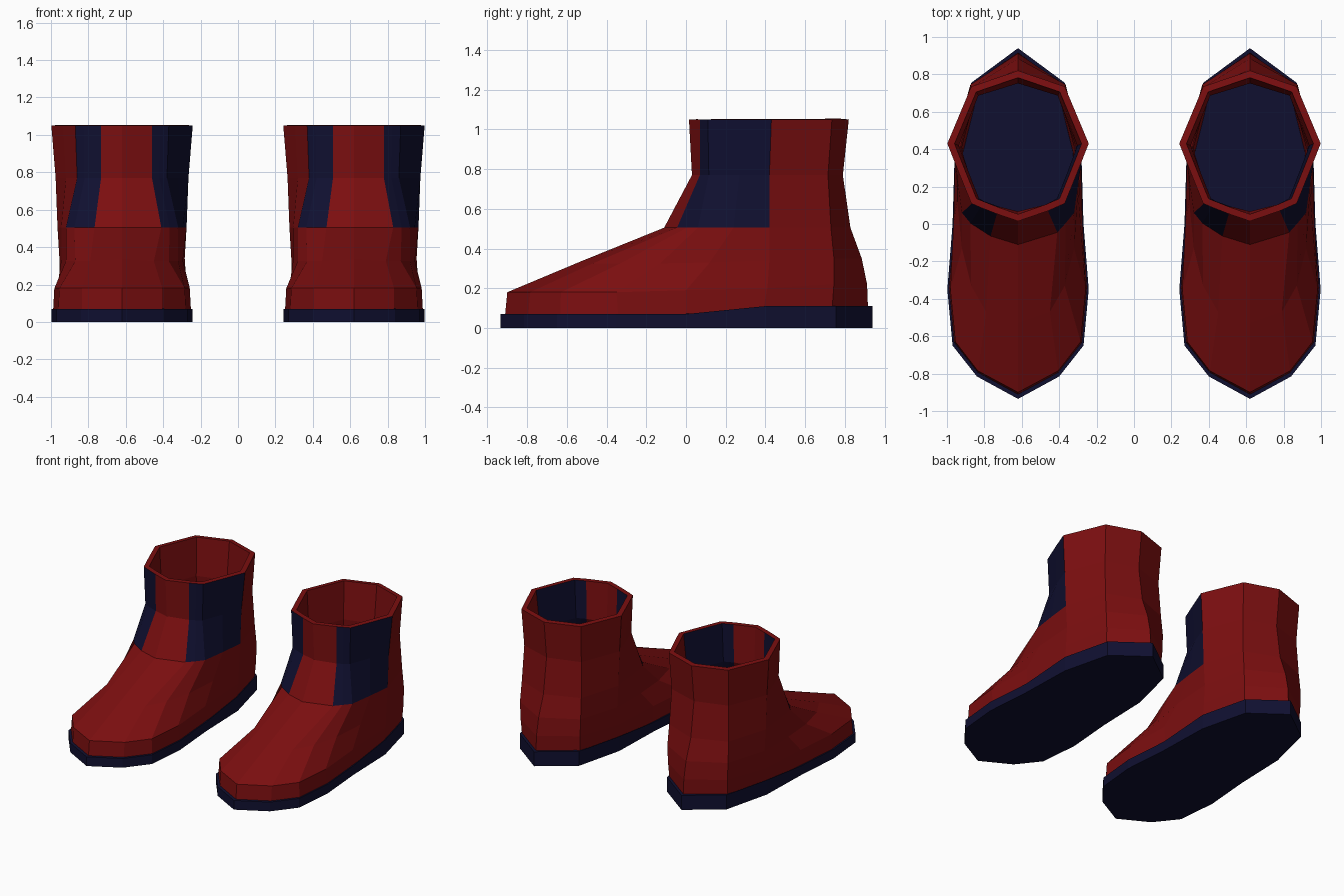
import bpy
import bmesh
from mathutils import Vector

cube = bpy.data.objects.get("Cube")
if cube:
    bpy.data.objects.remove(cube, do_unlink=True)


def make_material(name, colour):
    mat = bpy.data.materials.new(name)
    mat.use_nodes = True
    mat.diffuse_color = colour
    mat.node_tree.nodes["Principled BSDF"].inputs["Base Color"].default_value = colour
    return mat


navy = make_material("navy rubber", (0.005, 0.005, 0.03, 1))
red = make_material("dark red leather", (0.2, 0.0045, 0.005, 1))
NAVY, RED = 0, 1
BOOT_X = 0.62


def full_ring(half):
    """Half outline from front to back, continued back along the other side."""
    points = [Vector(p) for p in half]
    return points + [Vector((-p.x, p.y, p.z)) for p in points[-2:0:-1]]


def level(half, z):
    return full_ring([(x, y, z) for x, y in half])


def loft(bm, rings):
    """Skin the rings from bottom to top; return the faces of each band."""
    loops = [[bm.verts.new(p) for p in ring] for ring in rings]
    bands = []
    for low, high in zip(loops, loops[1:]):
        n = len(low)
        bands.append([bm.faces.new((low[i], low[(i + 1) % n], high[(i + 1) % n], high[i]))
                      for i in range(n)])
    return loops, bands


def finish(bm, name):
    mesh = bpy.data.meshes.new(name)
    bm.to_mesh(mesh)
    bm.free()
    mesh.materials.append(navy)
    mesh.materials.append(red)
    objects = []
    for side, x in (("left", BOOT_X), ("right", -BOOT_X)):
        obj = bpy.data.objects.new(side + "_" + name, mesh)
        obj.location.x = x
        bpy.context.collection.objects.link(obj)
        objects.append(obj)
    return objects


# Sole: flat under the toe, ramping up to a thicker heel
outline = [(0, -.935), (.22, -.815), (.35, -.65), (.378, -.35),
           (.35, 0), (.338, .4), (.25, .755), (0, .94)]


def sole_height(y):
    return 0.07 + 0.04 * min(max(y / 0.4, 0), 1)


bm = bmesh.new()
base = level(outline, 0)
loops, _ = loft(bm, [base, [Vector((p.x, p.y, sole_height(p.y))) for p in base]])
bm.faces.new(loops[0][::-1])
bm.faces.new(loops[1])
finish(bm, "sole")

# Upper: welt, toe cap, instep, ankle, shaft and collar sections
welt = [Vector((p.x * .975, p.y * .975, sole_height(p.y) - .01)) for p in base]
toe = full_ring([(0, -.9, .18), (.215, -.785, .18), (.335, -.63, .18), (.362, -.35, .18),
                 (.345, 0, .19), (.335, .41, .2), (.25, .745, .22), (0, .912, .22)])
instep = full_ring([(0, -.53, .335), (.17, -.47, .325), (.25, -.33, .325), (.3, -.13, .325),
                    (.325, .12, .33), (.335, .42, .34), (.255, .745, .35), (0, .885, .35)])
ankle = level([(0, -.11), (.21, -.045), (.255, .005), (.3, .06),
               (.325, .24), (.345, .42), (.25, .73), (0, .828)], .505)
shaft = level([(0, .03), (.16, .07), (.2, .09), (.24, .115),
               (.3, .27), (.355, .42), (.24, .715), (0, .79)], .77)
collar = level([(0, .015), (.16, .07), (.205, .09), (.25, .11),
                (.315, .27), (.378, .43), (.25, .735), (0, .82)], 1.05)

# The front strip is narrower on the right side of each boot
for ring in (ankle, shaft, collar):
    ring[-1] = ring[0].lerp(ring[-1], .7)

bm = bmesh.new()
_, bands = loft(bm, [welt, toe, instep, ankle, shaft, collar])
for face in bm.faces:
    face.material_index = RED

# Navy panels beside the front strip: wide on the left, narrow on the right
for band in bands[-2:]:
    for column in (1, 2, 3, 4, 11, 12):
        band[column].material_index = NAVY

for boot in finish(bm, "boot_upper"):
    wall = boot.modifiers.new("Leather thickness", "SOLIDIFY")
    wall.thickness = 0.036
    wall.offset = -1
    wall.use_even_offset = True
    wall.material_offset_rim = 1
